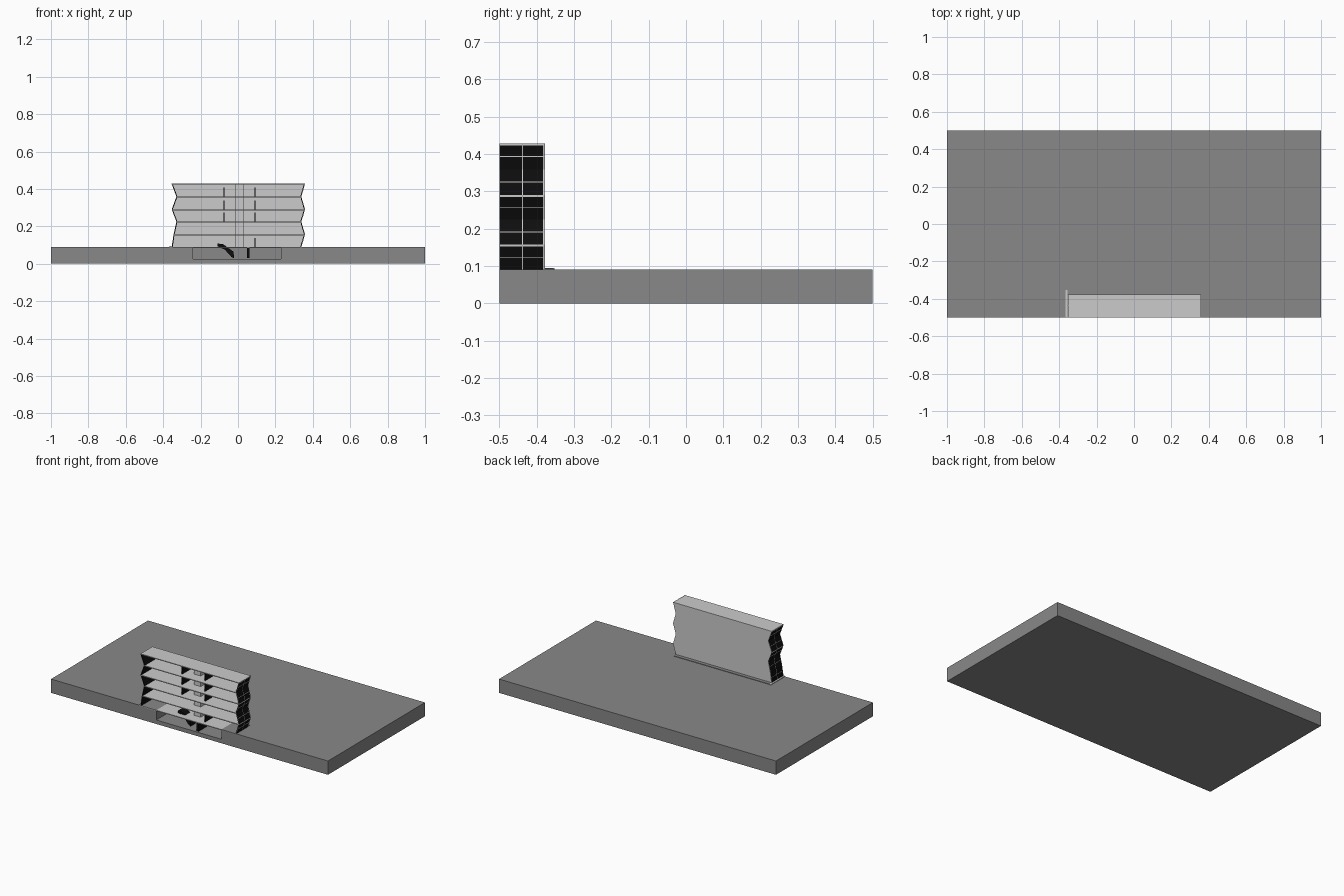
import bpy, bmesh

old = bpy.data.objects.get("Cube")
if old:
    bpy.data.objects.remove(old, do_unlink=True)


def material(name, value):
    m = bpy.data.materials.new(name)
    m.use_nodes = True
    colour = (value, value, value, 1)
    m.diffuse_color = colour
    bsdf = m.node_tree.nodes["Principled BSDF"]
    bsdf.inputs["Base Color"].default_value = colour
    bsdf.inputs["Roughness"].default_value = 0.9
    return m


GREY = material("ground grey", 0.246)
LIGHT = material("light grey", 0.6)
BLACK = material("black", 0.004)


def prism(name, profile, y0, y1, mat):
    """Extrude an x-z outline from y0 to y1."""
    bm = bmesh.new()
    face = bm.faces.new([bm.verts.new((x, y0, z)) for x, z in profile])
    new = bmesh.ops.extrude_face_region(bm, geom=[face])["geom"]
    verts = [v for v in new if isinstance(v, bmesh.types.BMVert)]
    bmesh.ops.translate(bm, verts=verts, vec=(0, y1 - y0, 0))
    bmesh.ops.recalc_face_normals(bm, faces=bm.faces)
    mesh = bpy.data.meshes.new(name)
    bm.to_mesh(mesh)
    bm.free()
    mesh.materials.append(mat)
    obj = bpy.data.objects.new(name, mesh)
    bpy.context.collection.objects.link(obj)
    return obj


def box(name, x0, x1, y0, y1, z0, z1, mat):
    return prism(name, [(x0, z0), (x1, z0), (x1, z1), (x0, z1)], y0, y1, mat)


FRONT, BACK = -0.5, -0.378
LEVELS = [0.09, 0.157, 0.225, 0.29, 0.359, 0.428]
RIGHT_X = [-0.353, -0.343, -0.328, -0.353, -0.328, -0.354]
LEFT_X = [0.337, 0.357, 0.337, 0.357, 0.337, 0.357]

# Ground slab with the sunken entrance open at the front
prism("ground_slab", [(-1, 0), (1, 0), (1, 0.09), (0.23, 0.09), (0.23, 0.026),
                      (-0.24, 0.026), (-0.24, 0.09), (-1, 0.09)], FRONT, BACK, GREY)
box("ground_slab_rear", -1, 1, BACK, 0.5, 0, 0.09, GREY)

# Thin paving behind and the pale kerb beside the building
box("paving", -0.355, 0.335, BACK, -0.355, 0.09, 0.093, GREY)
box("kerb", -0.366, -0.355, FRONT, -0.352, 0.09, 0.094, LIGHT)

# Folded rear wall
outline = list(zip(RIGHT_X, LEVELS)) + list(zip(LEFT_X, LEVELS))[::-1]
prism("rear_wall", outline, BACK - 0.005, BACK, LIGHT)

# Floors and roof
for i, z in enumerate(LEVELS):
    box(f"floor_{i}", RIGHT_X[i], LEFT_X[i], FRONT, BACK, z - 0.005, z, LIGHT)

# Folded dark side walls with pale glazing bars
for side, xs, out in (("right", RIGHT_X, -1), ("left", LEFT_X, 1)):
    for i in range(len(LEVELS) - 1):
        xa, xb, za, zb = xs[i], xs[i + 1], LEVELS[i], LEVELS[i + 1]
        inner = -0.004 * out
        prism(f"{side}_wall_{i}", [(xa, za), (xb, zb), (xb + inner, zb), (xa + inner, za)],
              FRONT + 0.001, BACK - 0.001, BLACK)
        bar = 0.0015 * out
        for k, y in enumerate((FRONT, (FRONT + BACK) / 2, BACK - 0.002)):
            prism(f"{side}_upright_{i}_{k}",
                  [(xa, za), (xb, zb), (xb + bar, zb), (xa + bar, za)], y, y + 0.002, LIGHT)
        xm, zm = (xa + xb) / 2, (za + zb) / 2
        box(f"{side}_rail_{i}", xm - 0.001, xm + 0.001 + bar, FRONT, BACK,
            zm - 0.0012, zm + 0.0012, LIGHT)

# Lift shaft and partitions inside
box("lift_shaft", -0.016, 0.032, -0.43, BACK - 0.005, 0.09, 0.425, LIGHT)
for name, x, storeys in (("right_partition", -0.075, (2, 3, 4)),
                         ("left_partition", 0.09, (0, 2, 3, 4))):
    for s in storeys:
        z = LEVELS[s]
        box(f"{name}_{s}", x - 0.0025, x + 0.0025, -0.47, BACK - 0.005, z, z + 0.048, BLACK)

# Dark stair going down to the entrance, and its screen
prism("entrance_stair", [(-0.11, 0.108), (-0.08, 0.105), (-0.025, 0.065), (-0.02, 0.028),
                         (-0.035, 0.036), (-0.07, 0.075), (-0.11, 0.093)], -0.46, -0.41, BLACK)
box("entrance_screen", 0.048, 0.062, -0.495, -0.41, 0.03, 0.083, BLACK)
